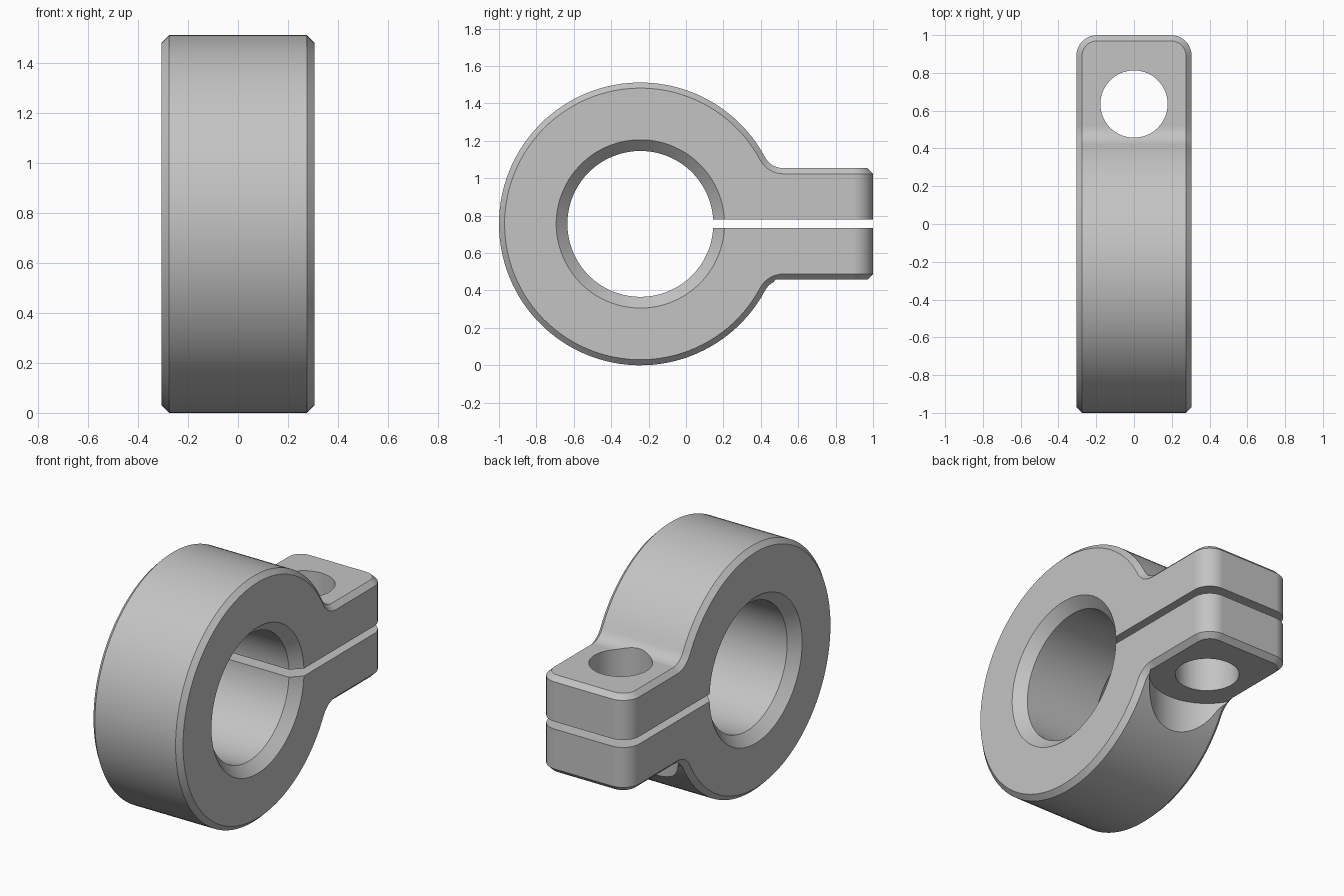
import bpy, bmesh, math
from mathutils import Matrix, Vector

if "Cube" in bpy.data.objects:
    bpy.data.objects.remove(bpy.data.objects["Cube"])

HALF_W = 0.305                    # half width along x
CY, CZ, R = -0.244, 0.756, 0.756  # ring centre and radius
LUG = 0.298                       # lug half height
FILLET = 0.11
CHAMFER = 0.03
BOLT_Y = 0.635


def to_object(name, bm):
    bmesh.ops.recalc_face_normals(bm, faces=bm.faces)
    me = bpy.data.meshes.new(name)
    bm.to_mesh(me)
    bm.free()
    ob = bpy.data.objects.new(name, me)
    bpy.context.collection.objects.link(ob)
    return ob


def cylinder(name, radius, z0, z1, segments=64):
    bm = bmesh.new()
    bmesh.ops.create_cone(bm, cap_ends=True, segments=segments, radius1=radius,
                          radius2=radius, depth=z1 - z0,
                          matrix=Matrix.Translation((0, BOLT_Y, (z0 + z1) / 2)))
    return to_object(name, bm)


# Side outline: ring arc blended by fillets into the lug
dz = LUG + FILLET
dy = math.sqrt((R + FILLET) ** 2 - dz ** 2)
a = math.atan2(dz, dy)
upper = [(1.0, CZ + LUG)]
for i in range(9):
    t = -math.pi / 2 - (math.pi / 2 - a) * i / 8
    upper.append((CY + dy + FILLET * math.cos(t), CZ + dz + FILLET * math.sin(t)))
N = 96
ring = []
for i in range(1, N):
    t = a + (2 * math.pi - 2 * a) * i / N
    ring.append((CY + R * math.cos(t), CZ + R * math.sin(t)))
lower = [(y, 2 * CZ - z) for y, z in reversed(upper)]
outline = upper + ring + lower

bm = bmesh.new()
face = bm.faces.new([bm.verts.new((-HALF_W, y, z)) for y, z in outline])
res = bmesh.ops.extrude_face_region(bm, geom=[face])
bmesh.ops.translate(bm, vec=(2 * HALF_W, 0, 0),
                    verts=[g for g in res["geom"] if isinstance(g, bmesh.types.BMVert)])
bmesh.ops.recalc_face_normals(bm, faces=bm.faces)

# Rounded lug corners, then a chamfer around every rim
corners = [e for e in bm.edges if all(v.co.y > 0.999 for v in e.verts)
           and abs(e.verts[0].co.z - e.verts[1].co.z) > 0.1]
bmesh.ops.bevel(bm, geom=corners, offset=0.11, offset_type='OFFSET', segments=10,
                profile=0.5, affect='EDGES', clamp_overlap=False)
bm.normal_update()
rims = [e for e in bm.edges if len(e.link_faces) == 2 and e.calc_face_angle() > 1.0]
bmesh.ops.bevel(bm, geom=rims, offset=CHAMFER, offset_type='OFFSET', segments=1,
                profile=0.5, affect='EDGES', clamp_overlap=False)
clamp = to_object("shaft_clamp", bm)

# Bore cutter with flared ends, lathed about the x axis
bm = bmesh.new()
profile = [(-0.405, 0.55), (-0.245, 0.39), (0.245, 0.39), (0.405, 0.55)]
SEG = 96
loops = []
for x, r in profile:
    loops.append([bm.verts.new((x, CY + r * math.cos(2 * math.pi * (k + 0.5) / SEG),
                                CZ + r * math.sin(2 * math.pi * (k + 0.5) / SEG)))
                  for k in range(SEG)])
for p, q in zip(loops, loops[1:]):
    for k in range(SEG):
        n = (k + 1) % SEG
        bm.faces.new((p[k], p[n], q[n], q[k]))
bm.faces.new(loops[0])
bm.faces.new(loops[-1])
bore = to_object("bore_cutter", bm)

# Slot cutter from the bore out through the lug
bm = bmesh.new()
bmesh.ops.create_cube(bm, size=1, matrix=Matrix.Translation((0, 0.5, CZ + 0.001))
                      @ Matrix.Diagonal(Vector((1, 1.3, 0.046, 1))))
slot = to_object("slot_cutter", bm)

# Bolt hole, and the spotface below the lug
bolt = cylinder("bolt_hole_cutter", 0.178, 0.2, 1.4)
spot = cylinder("spotface_cutter", 0.322, -0.2, CZ - LUG - 0.0005, 96)

bpy.context.view_layer.objects.active = clamp
for cutter in (bore, slot, bolt, spot):
    cutter.hide_render = True
    mod = clamp.modifiers.new("cut", 'BOOLEAN')
    mod.operation = 'DIFFERENCE'
    mod.solver = 'EXACT'
    mod.object = cutter
    bpy.ops.object.modifier_apply(modifier=mod.name)
    bpy.data.objects.remove(cutter)

# Plain grey metal
grey = bpy.data.materials.new("grey_metal")
grey.diffuse_color = (0.55, 0.55, 0.55, 1)
grey.use_nodes = True
grey.node_tree.nodes["Principled BSDF"].inputs["Base Color"].default_value = grey.diffuse_color
clamp.data.materials.clear()
clamp.data.materials.append(grey)
for p in clamp.data.polygons:
    p.material_index = 0

bpy.ops.object.select_all(action='DESELECT')
clamp.select_set(True)
bpy.ops.object.shade_smooth_by_angle(angle=math.radians(30))
wn = clamp.modifiers.new("clean_normals", 'WEIGHTED_NORMAL')
wn.keep_sharp = True
